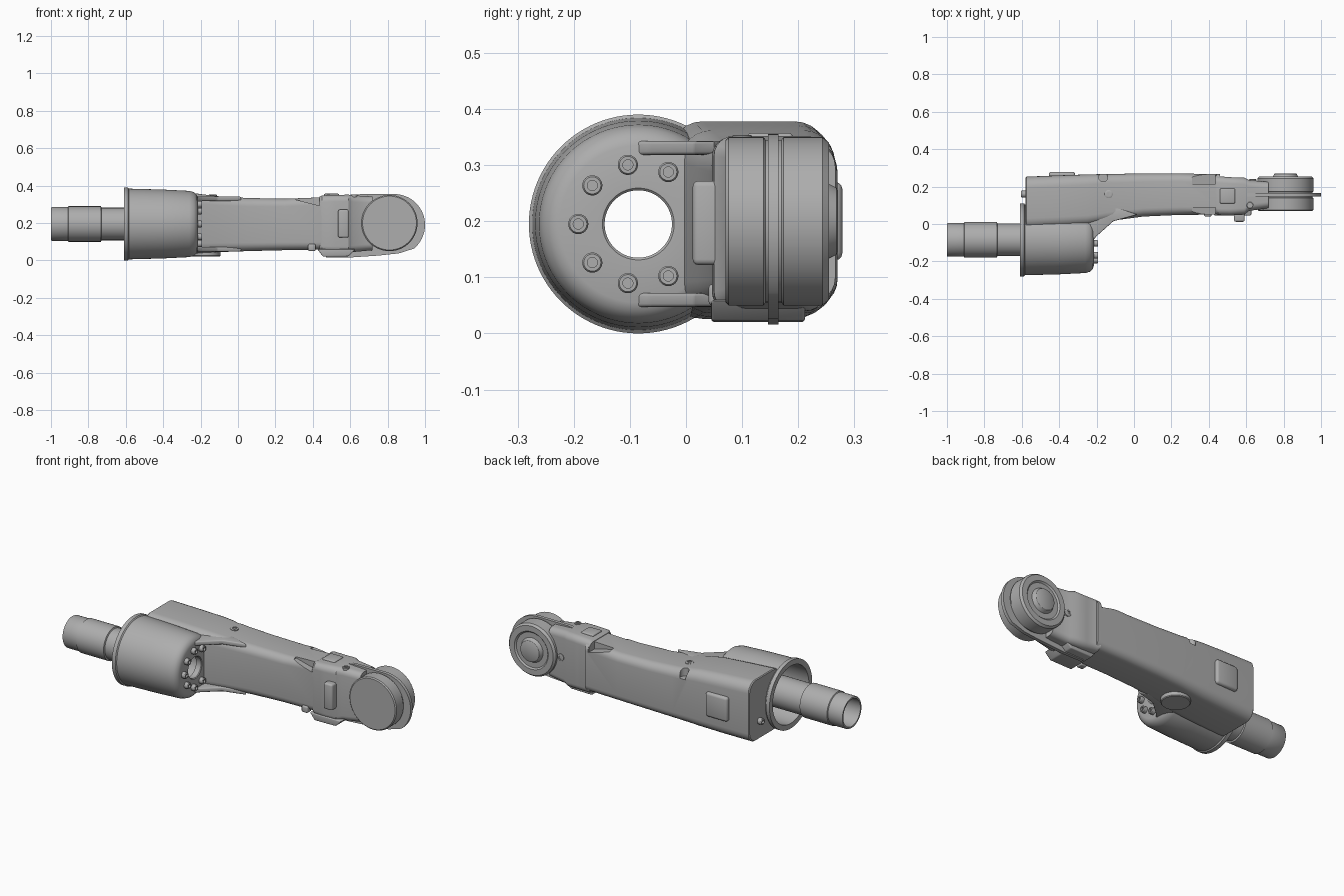
import bpy, bmesh, math
from mathutils import Vector

if "Cube" in bpy.data.objects:
    bpy.data.objects.remove(bpy.data.objects["Cube"])

metal = bpy.data.materials.new("satin_grey_metal")
metal.use_nodes = True
grey = (0.42, 0.42, 0.42, 1)
metal.diffuse_color = grey
metal.node_tree.nodes["Principled BSDF"].inputs["Base Color"].default_value = grey

AXIS = Vector((0, -0.085, 0.195))     # bore axis of the housing
WHEEL = Vector((0.81, 0, 0.2))        # joint axis at the far end


def finish(name, bm):
    bmesh.ops.remove_doubles(bm, verts=bm.verts, dist=1e-5)
    bmesh.ops.recalc_face_normals(bm, faces=bm.faces)
    mesh = bpy.data.meshes.new(name)
    bm.to_mesh(mesh)
    bm.free()
    mesh.materials.append(metal)
    obj = bpy.data.objects.new(name, mesh)
    bpy.context.collection.objects.link(obj)
    return obj


def place(axis, t, u, v):
    """Put distance t along the axis and u, v across it."""
    return Vector({"X": (t, u, v), "Y": (u, t, v), "Z": (u, v, t)}[axis])


def bridge(bm, rings, closed=False):
    count = len(rings) if closed else len(rings) - 1
    for i in range(count):
        a, b = rings[i], rings[(i + 1) % len(rings)]
        for j in range(len(a)):
            k = (j + 1) % len(a)
            bm.faces.new((a[j], a[k], b[k], b[j]))


def lathe(name, profile, axis, centre, sides=64):
    """Turn (along, radius) points; a profile off the axis makes a hollow ring."""
    bm = bmesh.new()
    turns = [math.tau * j / sides for j in range(sides)]
    rings = [[bm.verts.new(Vector(centre) + place(axis, t, r * math.cos(a), r * math.sin(a)))
              for a in turns] for t, r in profile]
    bridge(bm, rings, closed=profile[0][1] > 0)
    return finish(name, bm)


def loft(name, sections, steps=7):
    """Skin rounded rectangles (x, y0, y1, z0, z1, corner radius) along x."""
    bm = bmesh.new()
    rings = []
    for x, y0, y1, z0, z1, r in sections:
        ring = []
        corners = ((y1 - r, z1 - r), (y0 + r, z1 - r), (y0 + r, z0 + r), (y1 - r, z0 + r))
        for q, (cy, cz) in enumerate(corners):
            for s in range(steps):
                a = math.pi / 2 * (q + s / (steps - 1))
                ring.append(bm.verts.new((x, cy + r * math.cos(a), cz + r * math.sin(a))))
        rings.append(ring)
    bridge(bm, rings)
    bm.faces.new(rings[0])
    bm.faces.new(rings[-1])
    return finish(name, bm)


def prism(name, points, axis, low, high, bevel=0.0):
    bm = bmesh.new()
    rings = [[bm.verts.new(place(axis, t, u, v)) for u, v in points] for t in (low, high)]
    bridge(bm, rings)
    for ring in rings:
        bm.faces.new(ring)
    if bevel:
        bmesh.ops.recalc_face_normals(bm, faces=bm.faces)
        bmesh.ops.bevel(bm, geom=bm.edges[:], offset=bevel, segments=3, profile=0.5,
                        affect="EDGES", clamp_overlap=True)
    return finish(name, bm)


def block(name, x, y, z, bevel=0.0):
    return prism(name, [(x[0], y[0]), (x[1], y[0]), (x[1], y[1]), (x[0], y[1])],
                 "Z", z[0], z[1], bevel)


def screw(name, axis, centre, radius=0.018, height=0.02, way=1):
    h = height * way
    lathe(name, [(-h, 0), (-h, radius), (h * 0.8, radius), (h, radius * 0.85), (h, radius * 0.5),
                 (h * 0.5, radius * 0.5), (h * 0.5, 0)], axis, centre, 24)


def cut(target, cutter):
    mod = target.modifiers.new("cut", "BOOLEAN")
    mod.operation = "DIFFERENCE"
    mod.solver = "EXACT"
    mod.object = cutter
    bpy.context.view_layer.objects.active = target
    bpy.ops.object.modifier_apply(modifier=mod.name)
    bpy.data.objects.remove(cutter)


# Hollow wrist tube
lathe("wrist_tube", [(-1, 0.078), (-1, 0.087), (-0.995, 0.09), (-0.91, 0.09), (-0.907, 0.095),
                     (-0.733, 0.095), (-0.73, 0.087), (-0.25, 0.087), (-0.25, 0.078)], "X", AXIS)

# Round housing: flange, tapered shell, end wall with a through hole
lathe("housing", [(-0.61, 0.165), (-0.61, 0.195), (-0.588, 0.195), (-0.583, 0.189), (-0.4, 0.184),
                  (-0.26, 0.177), (-0.235, 0.17), (-0.22, 0.155), (-0.215, 0.14), (-0.215, 0.064),
                  (-0.219, 0.06), (-0.25, 0.06), (-0.25, 0.165)], "X", AXIS, 96)
for i in range(7):
    a = math.radians(60 + 40 * i)
    screw("housing_bolt", "X", AXIS + Vector((-0.212, 0.107 * math.cos(a), 0.107 * math.sin(a))))

# Boom body
boom = loft("boom", [(-0.58, -0.03, 0.248, 0.03, 0.374, 0.06), (-0.575, -0.03, 0.253, 0.026, 0.378, 0.06),
                     (-0.4, -0.02, 0.26, 0.03, 0.37, 0.058), (-0.25, -0.01, 0.265, 0.036, 0.362, 0.055),
                     (-0.2, 0.0, 0.266, 0.04, 0.355, 0.052), (-0.1, 0.02, 0.268, 0.045, 0.343, 0.048),
                     (0.05, 0.04, 0.27, 0.05, 0.334, 0.045), (0.25, 0.049, 0.27, 0.055, 0.33, 0.042),
                     (0.46, 0.05, 0.266, 0.058, 0.338, 0.04)])
cut(boom, lathe("bore_cutter", [(-0.7, 0), (-0.7, 0.166), (-0.25, 0.166), (-0.25, 0)], "X", AXIS))
for low, high in ((0.03, 0.088), (0.215, 0.3)):
    cut(boom, prism("pocket_cutter", [(0.31, 0.36), (0.31, 0.325), (0.44, 0.292), (0.44, 0.36)],
                    "Y", low, high))
cut(boom, lathe("notch_cutter", [(0.3, 0), (0.3, 0.024), (0.4, 0.024), (0.4, 0)],
                "Z", (-0.165, 0.25, 0), 24))

# Flared webs between housing and boom, above and below
web = [(-0.3, -0.1), (-0.22, -0.09), (-0.2, -0.065), (-0.11, 0.015), (0.02, 0.05), (-0.1, 0.09), (-0.3, 0.09)]
prism("upper_web", web, "Z", 0.318, 0.343, 0.006)
prism("lower_web", web, "Z", 0.047, 0.072, 0.006)

# Covers, pads and screws on the boom
block("back_cover", (-0.455, -0.315), (0.24, 0.279), (0.13, 0.27), 0.014)
lathe("underside_pad", [(0.06, 0), (0.06, 0.078), (0.026, 0.076), (0.022, 0.072), (0.022, 0)],
      "Z", (-0.17, 0.125, 0))
screw("top_screw", "Z", (-0.135, 0.16, 0.342), 0.022, 0.01)
screw("end_connector", "X", (-0.585, 0.16, 0.13), 0.018, 0.02, -1)
block("front_tab", (0.375, 0.415), (0.04, 0.08), (0.05, 0.088), 0.008)

# Cuff at the far end of the boom
loft("cuff", [(0.435, 0.056, 0.262, 0.05, 0.34, 0.035), (0.45, 0.047, 0.255, 0.042, 0.348, 0.035),
              (0.52, 0.046, 0.25, 0.04, 0.35, 0.035), (0.59, 0.05, 0.248, 0.04, 0.352, 0.035),
              (0.615, 0.07, 0.235, 0.045, 0.348, 0.035), (0.72, 0.085, 0.225, 0.055, 0.342, 0.035)])
prism("cuff_base", [(0.425, 0.06), (0.455, 0.02), (0.59, 0.022), (0.63, 0.06)], "Y", 0.045, 0.212, 0.006)
block("front_latch", (0.535, 0.592), (0.012, 0.07), (0.122, 0.272), 0.01)
block("top_clip", (0.46, 0.54), (0.11, 0.19), (0.33, 0.357), 0.006)
screw("cuff_top_screw", "Z", (0.62, 0.1, 0.342), 0.018, 0.012)
screw("cuff_back_screw", "Y", (0.635, 0.232, 0.2), 0.02, 0.008)

# Joint wheel with front cap, split seam and raised back hub
lathe("joint_wheel", [(0.07, 0), (0.07, 0.144), (0.076, 0.15), (0.138, 0.15), (0.142, 0.145),
                      (0.17, 0.145), (0.174, 0.15), (0.243, 0.15), (0.255, 0.14), (0.255, 0.108),
                      (0.247, 0.1), (0.247, 0.07), (0.268, 0.06), (0.271, 0.055), (0.271, 0)],
      "Y", WHEEL, 96)

# Thin seam plate that wraps the wheel and runs back under the cuff
arc = [math.radians(90 - 140 * i / 30) for i in range(31)]
outline = [(0.835 + 0.165 * math.cos(a), 0.19 + 0.165 * math.sin(a)) for a in arc]
outline += [(0.86, 0.038), (0.75, 0.026), (0.6, 0.016), (0.47, 0.016), (0.47, 0.06), (0.52, 0.34), (0.64, 0.354)]
prism("seam_plate", outline, "Y", 0.146, 0.165)

# Smooth shading with sharp creases
for obj in bpy.context.scene.objects:
    obj.select_set(obj.type == "MESH")
bpy.context.view_layer.objects.active = boom
bpy.ops.object.shade_smooth_by_angle(angle=math.radians(32))
